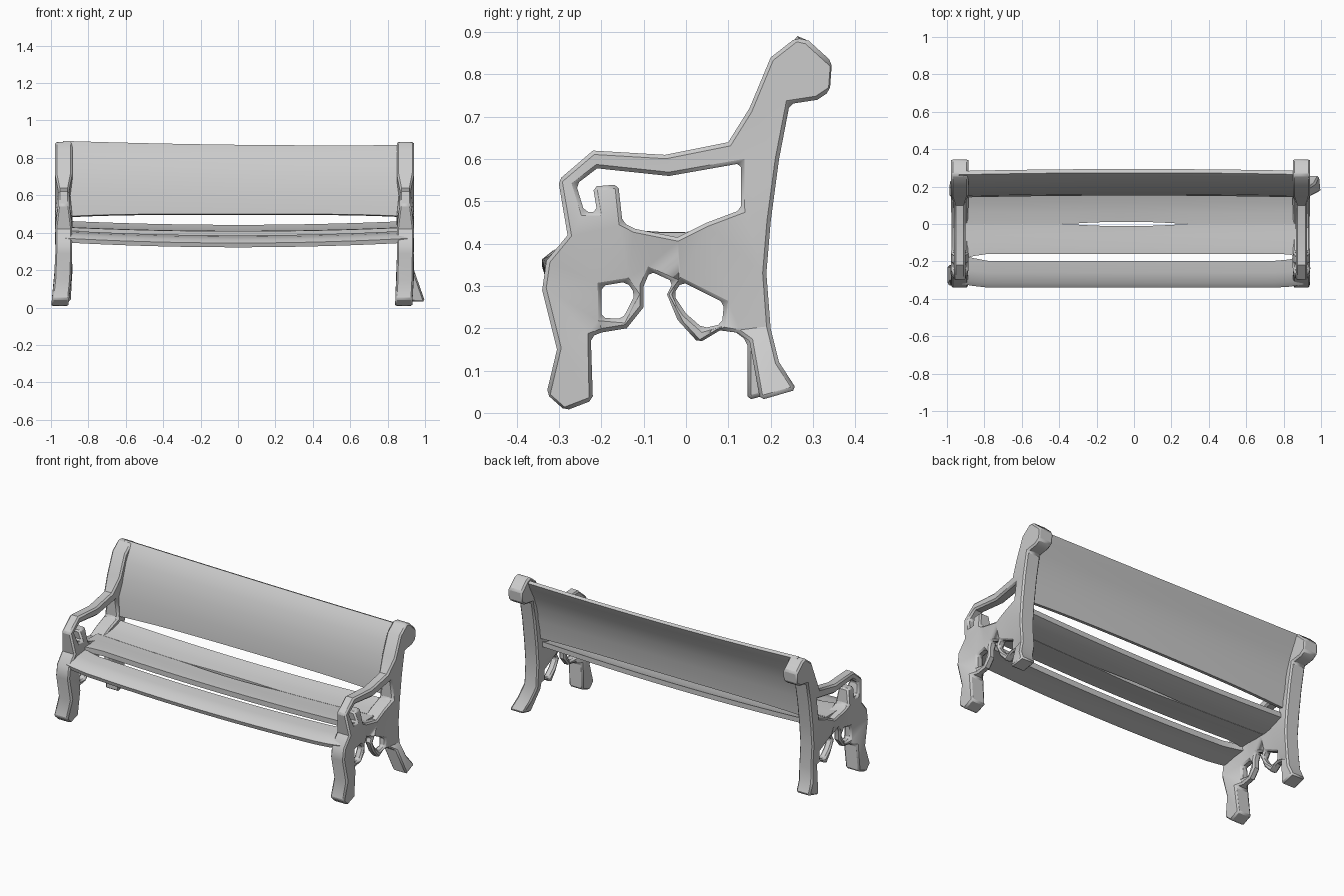
import bpy, bmesh, math

if "Cube" in bpy.data.objects:
    bpy.data.objects.remove(bpy.data.objects["Cube"])

grey = bpy.data.materials.new("pale grey")
grey.diffuse_color = (0.6, 0.6, 0.6, 1)
grey.use_nodes = True
grey.node_tree.nodes["Principled BSDF"].inputs["Base Color"].default_value = grey.diffuse_color


def finish(name, bm, angle):
    bmesh.ops.recalc_face_normals(bm, faces=bm.faces[:])
    me = bpy.data.meshes.new(name)
    bm.to_mesh(me)
    bm.free()
    me.materials.append(grey)
    ob = bpy.data.objects.new(name, me)
    bpy.context.collection.objects.link(ob)
    bpy.ops.object.select_all(action='DESELECT')
    ob.select_set(True)
    bpy.context.view_layer.objects.active = ob
    bpy.ops.object.shade_smooth_by_angle(angle=math.radians(angle))
    return ob


# Cast end frame outline (y, z): front leg, scrolls, rear leg, back post, arm
OUTLINE = [(-.28, .42), (-.33, .36), (-.34, .29), (-.305, .15), (-.33, .045), (-.285, .005),
           (-.22, .03), (-.225, .18), (-.2, .19), (-.14, .2), (-.10, .25), (-.10, .30),
           (-.085, .335), (-.03, .31), (-.045, .28), (-.02, .22), (.03, .165), (.08, .195),
           (.12, .19), (.15, .17), (.175, .03), (.262, .055), (.22, .12), (.2, .2),
           (.19, .33), (.2, .45), (.22, .6), (.245, .73), (.31, .74), (.34, .76),
           (.345, .83), (.29, .88), (.26, .887), (.2, .84), (.15, .72), (.10, .64),
           (-.05, .61), (-.22, .62), (-.302, .55)]
HOLES = [
    # opening under the arm, with the scroll knob
    [(.13, .59), (-.04, .56), (-.21, .578), (-.26, .54), (-.24, .475), (-.21, .475), (-.22, .535),
     (-.16, .54), (-.15, .45), (-.12, .435), (-.02, .415), (.05, .45), (.13, .48)],
    # two scroll openings
    [(-.2, .225), (-.2, .30), (-.14, .31), (-.12, .28), (-.15, .222)],
    [(-.03, .28), (-.01, .31), (.09, .26), (.085, .21), (.04, .2), (.0, .235)],
]


def half_width(y, z):
    if z > .5 and y < .13:
        return .03                      # arm
    if z < .34 and -.21 < y < .125:
        return .022                     # scrollwork
    return .046                         # legs and post


def end_frame(name, cx, front_splay, rear_splay, rear_shift):
    bm = bmesh.new()
    edges = []
    for loop in [OUTLINE] + HOLES:
        vs = [bm.verts.new((0, y, z)) for y, z in loop]
        edges += [bm.edges.new((vs[i], vs[(i + 1) % len(vs)])) for i in range(len(vs))]
    bmesh.ops.triangle_fill(bm, use_beauty=True, edges=edges, normal=(1, 0, 0))
    res = bmesh.ops.extrude_face_region(bm, geom=bm.faces[:])
    outer = {g for g in res['geom'] if isinstance(g, bmesh.types.BMVert)}
    for v in bm.verts:
        y, z = v.co.y, v.co.z
        low = max(0, 1 - z / .2)
        v.co.x = cx + half_width(y, z) * (1 if v in outer else -1)
        v.co.x += low * (rear_splay if y > .1 else front_splay)
        if y > .1:
            v.co.y += low * rear_shift
    ob = finish(name, bm, 35)
    bev = ob.modifiers.new("soft edges", 'BEVEL')
    bev.width = .009
    bev.segments = 1
    bev.limit_method = 'ANGLE'
    bev.angle_limit = math.radians(50)


end_frame("left_end_frame", -.932, -.022, -.01, -.035)
end_frame("right_end_frame", .895, -.01, .07, 0)


# Long slats: closed (y, z) section swept along x and warped
def slat(name, section, warp, x0=-.935, x1=.905, n=24):
    bm = bmesh.new()
    rings = []
    for i in range(n + 1):
        x = x0 + (x1 - x0) * i / n
        rings.append([bm.verts.new((x, *warp(x, y, z))) for y, z in section])
    m = len(section)
    for a, b in zip(rings, rings[1:]):
        for j in range(m):
            k = (j + 1) % m
            bm.faces.new((a[j], a[k], b[k], b[j]))
    bm.faces.new(rings[0])
    bm.faces.new(rings[-1])
    finish(name, bm, 40)


def sheet(top, thick, dy=0):
    return top + [(y + dy, z - thick) for y, z in reversed(top)]


def front_warp(x, y, z):
    pinch = max(0, abs(x) - .8) * .25
    return y + (pinch if y > -.25 else pinch * .6), z + .03 * x * x


def seat_warp(x, y, z):
    crack = .011 * max(0, 1 - ((x + .04) / .3) ** 2)
    if abs(y) < .01:
        y += math.copysign(crack, y)    # narrow split in the middle of the seat
    elif y < -.12:
        y -= max(0, abs(x) - .82) * .3
    return y, z + .025 * x * x


def back_warp(x, y, z):
    t = (z - .49) / .39
    return y + .012 * (1 - x * x), z + t * (.012 * x * x - .012 * x) - (1 - t) * .02 * x ** 4


slat("front_seat_slat", [(-.333, .322), (-.34, .345), (-.315, .365), (-.26, .378), (-.197, .386),
                         (-.197, .352), (-.26, .343), (-.31, .326)], front_warp)
slat("middle_seat_slat", sheet([(-.16, .408), (-.12, .41), (-.06, .406), (-.001, .406)], .03), seat_warp)
slat("rear_seat_slat", sheet([(.001, .406), (.06, .415), (.11, .427), (.152, .442)], .03), seat_warp)
slat("backrest", [(.14, .5), (.148, .6), (.172, .7), (.2, .78), (.235, .84), (.262, .87), (.282, .862),
                  (.262, .82), (.228, .76), (.2, .69), (.177, .6), (.165, .495)], back_warp)
